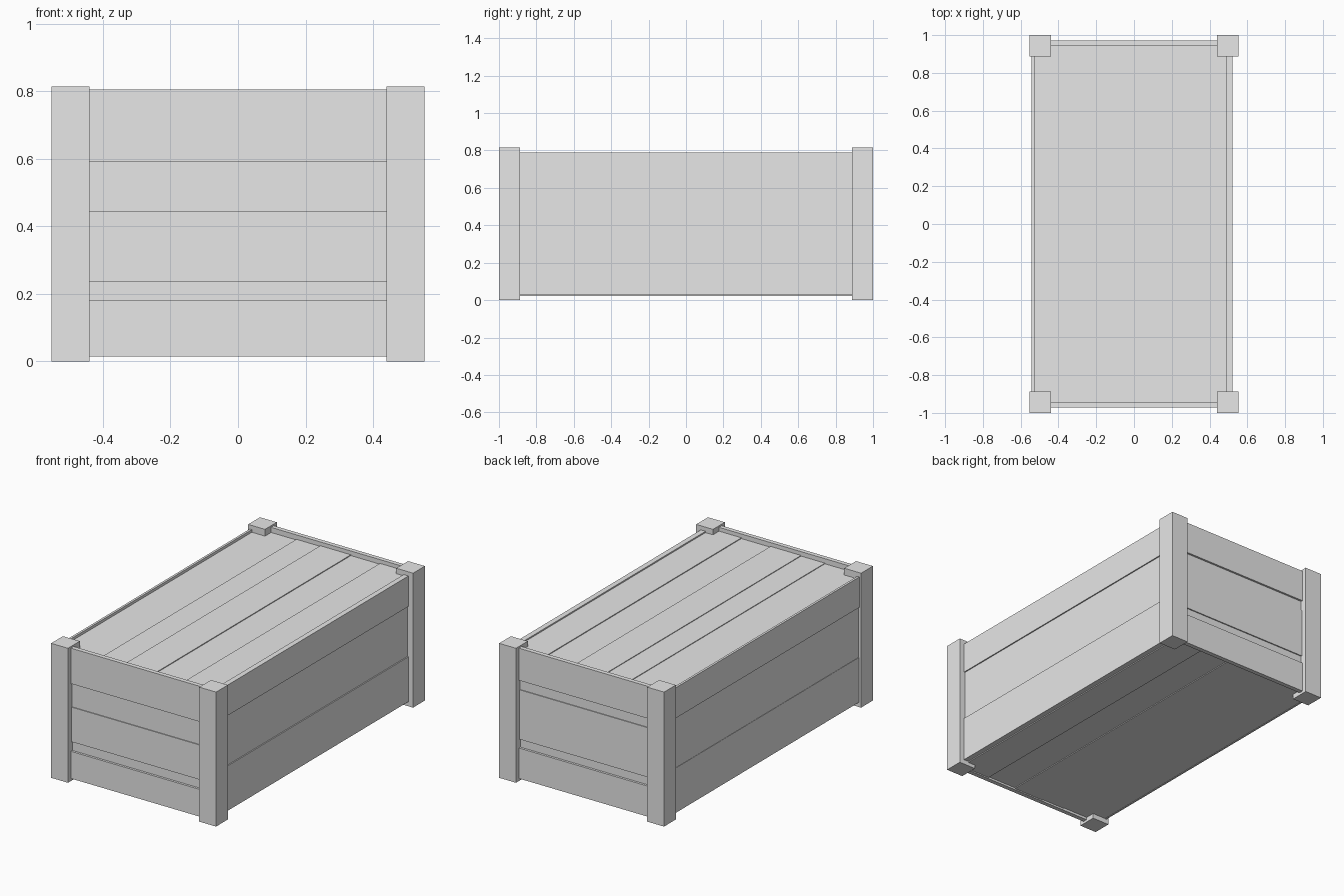
import bpy

old = bpy.data.objects.get("Cube")
if old:
    bpy.data.objects.remove(old, do_unlink=True)

# One plain grey for the whole crate
grey = bpy.data.materials.new("plain_grey")
grey.use_nodes = True
grey.diffuse_color = (0.8, 0.8, 0.8, 1)
grey.node_tree.nodes["Principled BSDF"].inputs["Base Color"].default_value = (0.8, 0.8, 0.8, 1)


def box(name, xs, ys, zs):
    """Axis-aligned box from its low and high limits on each axis."""
    lo, hi = zip(xs, ys, zs)
    verts = [(x, y, z) for x in (lo[0], hi[0]) for y in (lo[1], hi[1]) for z in (lo[2], hi[2])]
    faces = [(0, 1, 3, 2), (4, 6, 7, 5), (0, 4, 5, 1), (2, 3, 7, 6), (0, 2, 6, 4), (1, 5, 7, 3)]
    mesh = bpy.data.meshes.new(name)
    mesh.from_pydata(verts, [], faces)
    mesh.materials.append(grey)
    obj = bpy.data.objects.new(name, mesh)
    bpy.context.collection.objects.link(obj)
    return obj


# Corner posts
for sx, side in ((-1, "right"), (1, "left")):
    for sy, end in ((-1, "front"), (1, "back")):
        box(f"{end}_{side}_post", sorted((sx * 0.44, sx * 0.553)),
            sorted((sy * 0.887, sy)), (0, 0.815))

# End walls: stacked planks set at slightly different depths
end_walls = {
    "front": (-1, (0.015, 0.18, 0.235, 0.445, 0.59, 0.805)),
    "back": (1, (0.015, 0.2, 0.25, 0.55, 0.61, 0.805)),
}
for end, (sy, levels) in end_walls.items():
    for i, depth in enumerate((0.972, 0.958, 0.965, 0.96, 0.972)):
        box(f"{end}_plank_{i + 1}", (-0.46, 0.46), sorted((sy * 0.945, sy * depth)),
            (levels[i], levels[i + 1]))

# Long side walls
for side, sx, inner, depths in (("right", -1, 0.528, (0.538, 0.536, 0.542)),
                                ("left", 1, 0.49, (0.522, 0.515, 0.522))):
    levels = (0.028, 0.3, 0.605, 0.79)
    for i, depth in enumerate(depths):
        box(f"{side}_plank_{i + 1}", sorted((sx * inner, sx * depth)), (-0.92, 0.92),
            (levels[i], levels[i + 1]))

# Lid and floor boards
edges = (-0.528, -0.27, -0.11, 0.095, 0.29, 0.49)
for i, drop in enumerate((0.008, 0.004, 0, 0.005, 0)):
    span = (edges[i], edges[i + 1])
    box(f"lid_board_{i + 1}", span, (-0.945, 0.945), (0.74, 0.782 - drop))
    box(f"floor_board_{i + 1}", span, (-0.945, 0.945), (0.022 + drop, 0.06))
